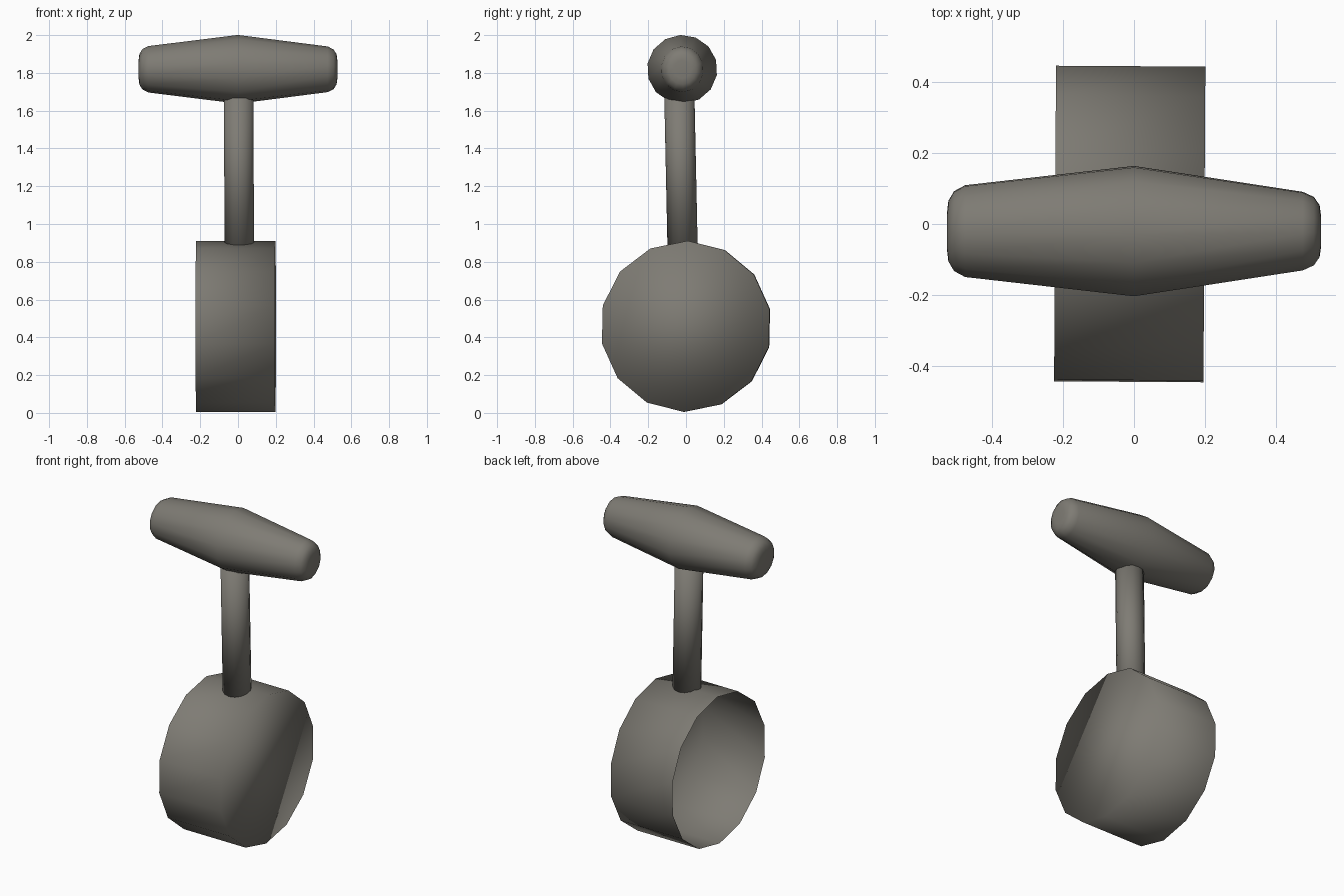
import bpy, bmesh, math
from mathutils import Vector, Matrix

if "Cube" in bpy.data.objects:
    bpy.data.objects.remove(bpy.data.objects["Cube"])

metal = bpy.data.materials.new("warm_grey_metal")
metal.diffuse_color = (0.21, 0.2, 0.175, 1)
metal.use_nodes = True
metal.node_tree.nodes["Principled BSDF"].inputs["Base Color"].default_value = metal.diffuse_color


def loft(name, axis, rings, sides, phase=0.0, cap_start=True, cap_end=True):
    """Rings are (centre, radius_a, radius_z) around the x axis, or (centre, radius_x, radius_y) around z."""
    bm = bmesh.new()
    loops = []
    for c, ra, rb in rings:
        loop = []
        for i in range(sides):
            t = phase + 2 * math.pi * i / sides
            s, k = ra * math.sin(t), rb * math.cos(t)
            off = (0, s, k) if axis == "x" else (s, k, 0)
            loop.append(bm.verts.new(Vector(c) + Vector(off)))
        loops.append(loop)
    for a, b in zip(loops, loops[1:]):
        for i in range(sides):
            j = (i + 1) % sides
            bm.faces.new((a[i], a[j], b[j], b[i]))
    if cap_start:
        bm.faces.new(loops[0][::-1])
    if cap_end:
        bm.faces.new(loops[-1])
    bmesh.ops.recalc_face_normals(bm, faces=bm.faces)
    for f in bm.faces:
        f.smooth = True
    mesh = bpy.data.meshes.new(name)
    bm.to_mesh(mesh)
    bm.free()
    mesh.materials.append(metal)
    obj = bpy.data.objects.new(name, mesh)
    bpy.context.collection.objects.link(obj)
    return obj


# Cup: 14-sided thin drum, closed at +x, open at -x
cup = loft("cup", "x", [((-0.21, 0, 0), 0.453, 0.453), ((0.21, 0, 0), 0.453, 0.453)],
           14, math.radians(1.3), cap_start=False)
# an open shell needs its normals pointing outwards
bm = bmesh.new()
bm.from_mesh(cup.data)
if any(f.normal.x < -0.5 for f in bm.faces if len(f.verts) > 4):
    bmesh.ops.reverse_faces(bm, faces=bm.faces)
bm.to_mesh(cup.data)
bm.free()
cup.matrix_world = Matrix.Translation((-0.012, 0, 0.458)) @ Matrix.Rotation(math.radians(-0.35), 4, "Z")

# Stem: slim, slightly leaning rod
loft("stem", "z", [((0.007, -0.018, 0.87), 0.08, 0.08),
                   ((0.003, -0.036, 1.72), 0.08, 0.08)], 14)

# Handle: double-tapered grip with rounded ends
end = [(0.526, 0.40), (0.522, 0.66), (0.506, 0.87), (0.475, 1.0)]
cy, cz = -0.02, 1.819
rings = [((-x, cy, cz), 0.131 * r, 0.123 * r) for x, r in end]
rings.append(((0, cy, cz), 0.186, 0.182))
rings += [((x, cy, cz), 0.112 * r, 0.121 * r) for x, r in reversed(end)]
loft("handle", "x", rings, 14, math.radians(-3))
